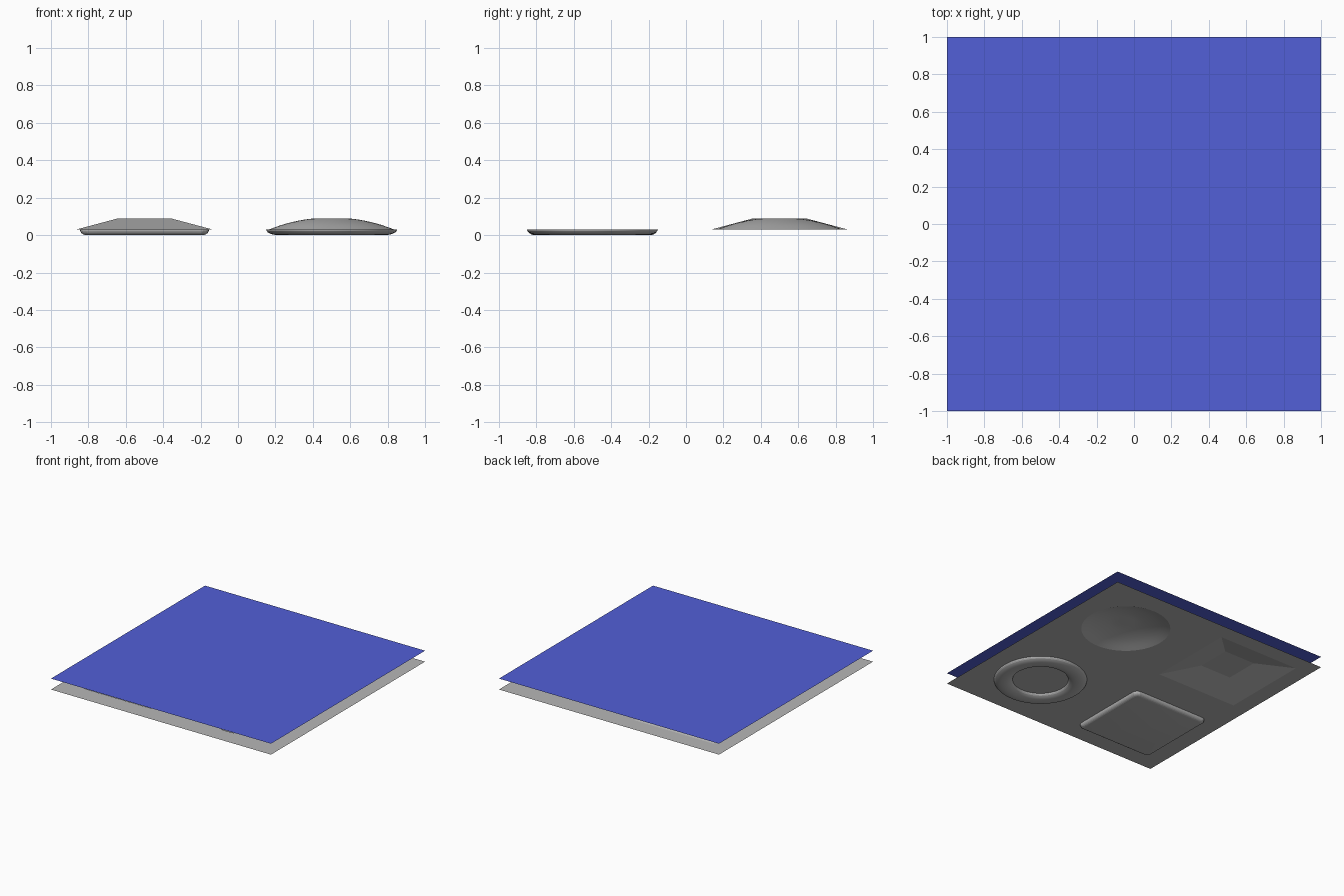
import bpy, bmesh, math

if "Cube" in bpy.data.objects:
    bpy.data.objects.remove(bpy.data.objects["Cube"])

N = 128          # points around every loop (multiple of 8 so square corners are hit)
SHEET_Z, WATER_Z = 0.03, 0.12


def material(name, rgb):
    m = bpy.data.materials.new(name)
    m.diffuse_color = (*rgb, 1)
    m.use_nodes = True
    m.node_tree.nodes["Principled BSDF"].inputs["Base Color"].default_value = m.diffuse_color
    return m


grey = material("grey", (0.47, 0.47, 0.47))
blue = material("blue", (0.085, 0.115, 0.68))


def circle(r):
    return [(r * math.cos(2 * math.pi * i / N), r * math.sin(2 * math.pi * i / N)) for i in range(N)]


def square(h, r=0.0):
    """Square of half size h with corner radius r, sampled by angle."""
    pts = []
    for x, y in circle(1):
        k = h / max(abs(x), abs(y))
        x, y = x * k, y * k
        if r:
            cx, cy = (max(-h + r, min(h - r, v)) for v in (x, y))
            d = math.hypot(x - cx, y - cy)
            x, y = cx + (x - cx) / d * r, cy + (y - cy) / d * r
        pts.append((x, y))
    return pts


bm = bmesh.new()


def quadrant(cx, cy, loops):
    """One quarter of the sheet: nested loops from the outside in, then a flat cap."""
    loops = [(square(0.5), SHEET_Z)] + loops
    rings = [[bm.verts.new((cx + x, cy + y, z)) for x, y in pts] for pts, z in loops]
    for a, b in zip(rings, rings[1:]):
        for i in range(N):
            j = (i + 1) % N
            bm.faces.new((a[i], a[j], b[j], b[i]))
    bm.faces.new(rings[-1])


# smooth dome
dome = [(0.335, 0.03), (0.30, 0.043), (0.27, 0.0535), (0.24, 0.0625), (0.21, 0.070),
        (0.18, 0.0765), (0.15, 0.082), (0.12, 0.0865), (0.09, 0.0895), (0.06, 0.09)]
quadrant(0.5, 0.5, [(circle(r), z) for r, z in dome])

# flat-topped pyramid
quadrant(-0.5, 0.5, [(square(0.365), 0.03), (square(0.14), 0.09)])

# ring-shaped trench with a half-round section
trench = []
for i in range(13):
    a = math.pi * i / 12
    trench.append((circle(0.28 + 0.07 * math.cos(a)), SHEET_Z - 0.03 * math.sin(a)))
quadrant(0.5, -0.5, trench)

# square basin with rounded walls
basin = []
for i in range(7):
    a = math.pi / 2 * i / 6
    inset = 0.035 * (1 - math.cos(a))
    basin.append((square(0.345 - inset, 0.045 - inset), SHEET_Z - 0.03 * math.sin(a)))
quadrant(-0.5, -0.5, basin)

bmesh.ops.remove_doubles(bm, verts=bm.verts, dist=1e-4)


def finish(bm, name, mat):
    me = bpy.data.meshes.new(name)
    bm.to_mesh(me)
    bm.free()
    me.materials.append(mat)
    ob = bpy.data.objects.new(name, me)
    bpy.context.collection.objects.link(ob)
    return ob


sheet = finish(bm, "embossed_sheet", grey)
bpy.context.view_layer.objects.active = sheet
sheet.select_set(True)
bpy.ops.object.shade_smooth_by_angle(angle=math.radians(12))

# flat cover plane above the sheet
bm = bmesh.new()
bm.faces.new([bm.verts.new((x, y, WATER_Z)) for x, y in ((-1, -1), (1, -1), (1, 1), (-1, 1))])
finish(bm, "cover_plane", blue)
